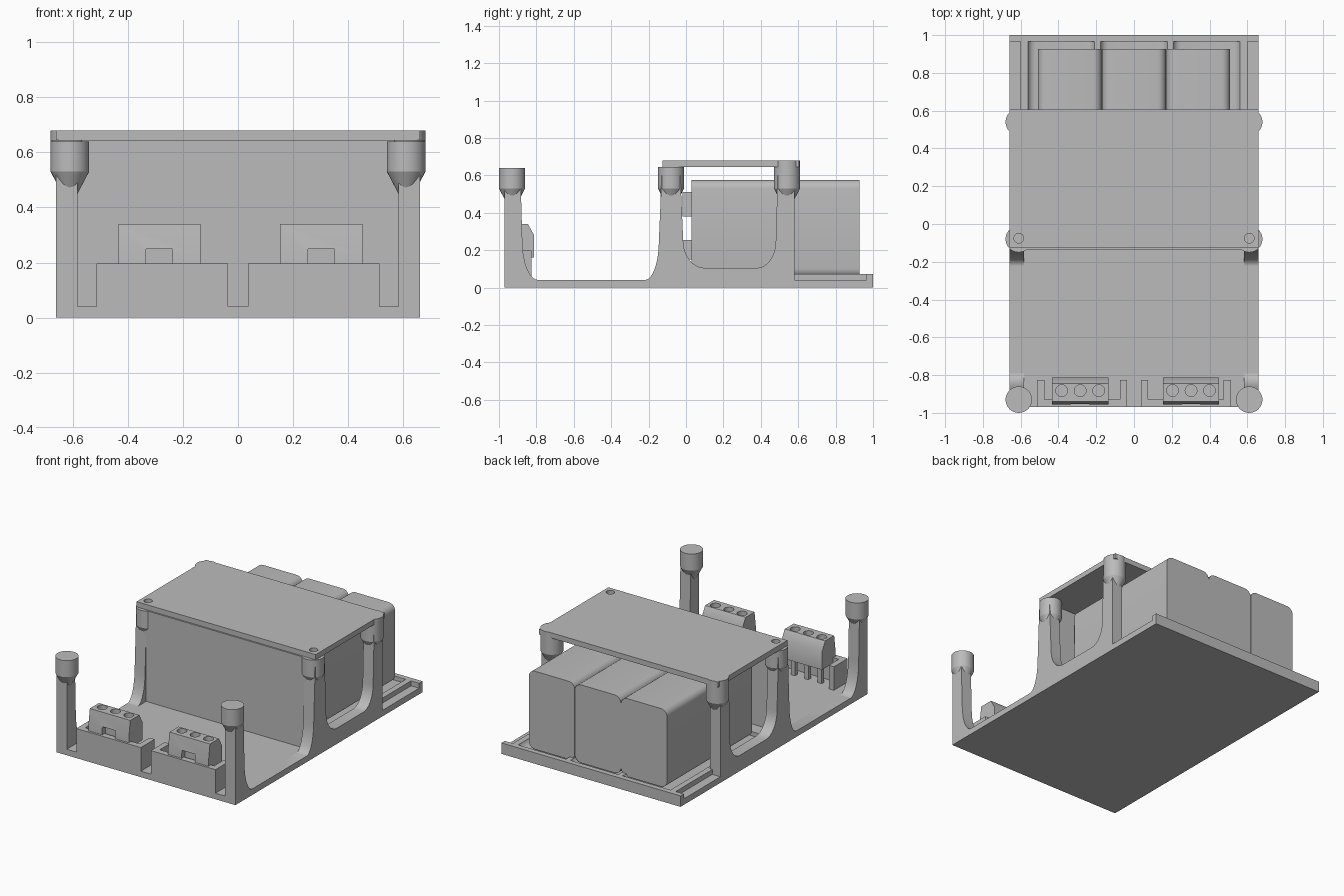
import bpy
import bmesh
from math import sin, cos, pi
from mathutils import Matrix, Vector

cube = bpy.data.objects.get("Cube")
if cube:
    bpy.data.objects.remove(cube, do_unlink=True)

grey = bpy.data.materials.new("plain grey")
grey.use_nodes = True
grey.diffuse_color = (0.5, 0.5, 0.5, 1)
grey.node_tree.nodes["Principled BSDF"].inputs["Base Color"].default_value = (0.5, 0.5, 0.5, 1)


def finish(name, bm, smooth=False):
    bmesh.ops.recalc_face_normals(bm, faces=bm.faces)
    mesh = bpy.data.meshes.new(name)
    bm.to_mesh(mesh)
    bm.free()
    mesh.materials.append(grey)
    ob = bpy.data.objects.new(name, mesh)
    bpy.context.collection.objects.link(ob)
    if smooth:
        soften(ob)
    return ob


def soften(ob):
    bpy.ops.object.select_all(action='DESELECT')
    ob.select_set(True)
    bpy.context.view_layer.objects.active = ob
    bpy.ops.object.shade_smooth_by_angle(angle=0.6)


def add_box(bm, x, y, z, round_edges=0):
    """Box from ranges; round_edges rounds the edges that run along y."""
    centre = Vector([(r[0] + r[1]) / 2 for r in (x, y, z)])
    size = [r[1] - r[0] for r in (x, y, z)] + [1]
    verts = bmesh.ops.create_cube(bm, matrix=Matrix.Translation(centre) @ Matrix.Diagonal(size))["verts"]
    if round_edges:
        edges = {e for v in verts for e in v.link_edges
                 if abs(e.verts[0].co.y - e.verts[1].co.y) > 0.01}
        bmesh.ops.bevel(bm, geom=list(edges), offset=round_edges, segments=6,
                        profile=0.5, affect='EDGES')


def boxes(name, ranges, round_edges=0):
    bm = bmesh.new()
    for r in ranges:
        add_box(bm, *r, round_edges=round_edges)
    return finish(name, bm, round_edges > 0)


def add_cone(bm, x, y, z, r_low, r_high):
    bmesh.ops.create_cone(bm, cap_ends=True, segments=32, radius1=r_low, radius2=r_high,
                          depth=z[1] - z[0], matrix=Matrix.Translation((x, y, (z[0] + z[1]) / 2)))


def prism(name, profile, x, smooth=False):
    """Extrude a y-z profile along x."""
    bm = bmesh.new()
    face = bm.faces.new([bm.verts.new((x[0], y, z)) for y, z in profile])
    new = bmesh.ops.extrude_face_region(bm, geom=[face])["geom"]
    bmesh.ops.translate(bm, vec=(x[1] - x[0], 0, 0),
                        verts=[v for v in new if isinstance(v, bmesh.types.BMVert)])
    return finish(name, bm, smooth)


def cut(ob, cutter, smooth=False):
    mod = ob.modifiers.new("cut", 'BOOLEAN')
    mod.operation, mod.solver, mod.object = 'DIFFERENCE', 'EXACT', cutter
    bpy.context.view_layer.update()
    graph = bpy.context.evaluated_depsgraph_get()
    mesh = bpy.data.meshes.new_from_object(ob.evaluated_get(graph))
    ob.modifiers.clear()
    ob.data = mesh
    bpy.data.objects.remove(cutter, do_unlink=True)
    if smooth:
        soften(ob)


def curve(cy, cz, ry, rz, down=True):
    """Quarter ellipse through the lower half; down goes from side to bottom."""
    steps = [i / 8 * pi / 2 for i in range(9)]
    pts = [(cy + ry * cos(t), cz - rz * sin(t)) for t in steps]
    return pts if down else pts[::-1]


# Base floor and back rim
boxes("base_floor", [((-.66, .66), (-.97, 1), (0, .04))])
boxes("back_rim", [((-.66, .66), (.965, 1), (.04, .073))])

# Cradle with three rounded pockets
cradle = boxes("cradle", [((-.6, .6), (-.1, .965), (.03, .073))])
pockets = boxes("pocket_cutter", [((c - .18, c + .18), (0, 1.2), (.045, .5))
                                  for c in (-.385, 0, .385)], .045)
cut(cradle, pockets, True)

# Side frames with U-shaped openings
side = [(-.97, 0), (-.97, .6), (-.885, .6)]
side += curve(-.79, .25, -.085, .21)
side += curve(-.22, .25, .075, .21, False)
side += [(-.13, .6), (-.03, .6)]
side += curve(.1, .25, -.115, .145)
side += curve(.38, .25, .1, .145, False)
side += [(.49, .6), (.58, .6), (.58, 0)]
for label, s in (("right", -1), ("left", 1)):
    prism(label + "_side_frame", side, (s * .583, s * .66), True)
    # Round post heads tapering into the columns
    for part, y, top in (("front", -.93, .64), ("middle", -.08, .645), ("rear", .54, .68)):
        bm = bmesh.new()
        add_cone(bm, s * .61, y, (.53, top), .07, .07)
        add_cone(bm, s * .61, y, (.45, .53), .028, .07)
        finish(label + "_" + part + "_post_head", bm, True)

# Partition wall and lid with screw holes
boxes("partition_wall", [((-.6, .6), (-.135, -.09), (.04, .645))])
lid = boxes("lid", [((-.66, .66), (-.125, .605), (.645, .68))])
bm = bmesh.new()
for s in (-1, 1):
    add_cone(bm, s * .61, -.075, (.65, .7), .026, .026)
cut(lid, finish("screw_hole_cutter", bm))

# Three storage cells with end contacts
for label, c in (("right", -.34), ("centre", 0), ("left", .34)):
    boxes(label + "_cell", [((c - .169, c + .169), (.03, .927), (.055, .575))], .045)
    boxes(label + "_cell_contacts", [((c - .13, c + .13), (-.02, .031), z)
                                     for z in ((.15, .255), (.38, .51))])

# Front walls with wings, each carrying a connector block
block = [(-.955, .16), (-.955, .23), (-.94, .34), (-.845, .34), (-.812, .28), (-.812, .16)]
for label, c in (("right", -.275), ("left", .275)):
    boxes(label + "_front_wall", [
        ((c - .238, c + .238), (-.97, -.93), (.03, .197)),
        ((c - .238, c - .2), (-.94, -.825), (.03, .197)),
        ((c + .2, c + .238), (-.94, -.825), (.03, .197))])
    m = c - .01 if c < 0 else c + .027
    connector = prism(label + "_connector", block, (m - .149, m + .149))
    bm = bmesh.new()
    add_box(bm, (m - .048, m + .048), (-1, -.92), (.1, .25))
    for i in (-1, 0, 1):
        add_cone(bm, m + i * .098, -.882, (.29, .4), .031, .031)
    cut(connector, finish("connector_cutter", bm), True)
    boxes(label + "_connector_legs", [((m + i * .098 - .015, m + i * .098 + .015),
                                       (-.885, -.86), (.03, .17)) for i in (-1, 0, 1)])
